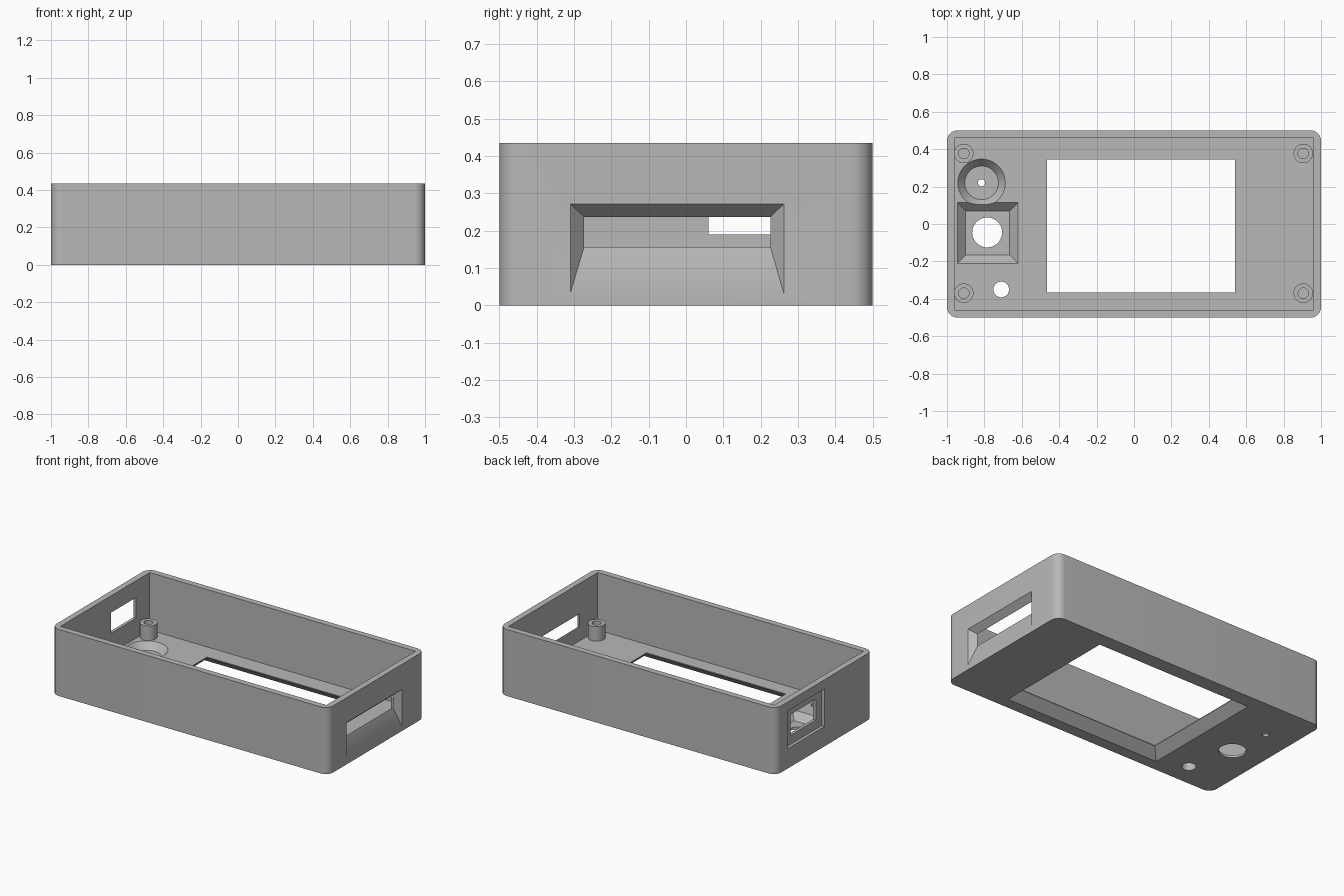
import bpy, bmesh, math
from mathutils import Vector, Matrix

old = bpy.data.objects.get("Cube")
if old:
    bpy.data.objects.remove(old, do_unlink=True)

WALL, FLOOR, HEIGHT = 0.04, 0.06, 0.435

grey = bpy.data.materials.new("plain_grey")
grey.use_nodes = True
colour = (0.48, 0.48, 0.48, 1)
grey.diffuse_color = colour
grey.node_tree.nodes["Principled BSDF"].inputs["Base Color"].default_value = colour


def add_object(name, bm):
    bmesh.ops.recalc_face_normals(bm, faces=bm.faces)
    mesh = bpy.data.meshes.new(name)
    bm.to_mesh(mesh)
    bm.free()
    mesh.materials.append(grey)
    obj = bpy.data.objects.new(name, mesh)
    bpy.context.collection.objects.link(obj)
    return obj


def loft(name, rings):
    """Closed solid through a stack of rings with equal point counts."""
    bm = bmesh.new()
    loops = [[bm.verts.new(p) for p in ring] for ring in rings]
    n = len(loops[0])
    for a, b in zip(loops, loops[1:]):
        for i in range(n):
            j = (i + 1) % n
            bm.faces.new((a[i], a[j], b[j], b[i]))
    bm.faces.new(loops[0])
    bm.faces.new(loops[-1])
    return add_object(name, bm)


def rect_z(z, x0, x1, y0, y1, grow=0):
    x0, x1, y0, y1 = x0 - grow, x1 + grow, y0 - grow, y1 + grow
    return [(x0, y0, z), (x1, y0, z), (x1, y1, z), (x0, y1, z)]


def rect_x(x, y0, y1, z0, z1):
    return [(x, y0, z0), (x, y1, z0), (x, y1, z1), (x, y0, z1)]


def circle(z, x, y, r, n=48):
    return [(x + r * math.cos(math.tau * i / n), y + r * math.sin(math.tau * i / n), z)
            for i in range(n)]


def rounded_rect(z, hx, hy, r, steps=10):
    pts = []
    for k, (sx, sy) in enumerate(((1, 1), (-1, 1), (-1, -1), (1, -1))):
        for i in range(steps + 1):
            a = (k + i / steps) * math.pi / 2
            pts.append((sx * (hx - r) + r * math.cos(a), sy * (hy - r) + r * math.sin(a), z))
    return pts


def smooth(obj):
    bpy.ops.object.select_all(action="DESELECT")
    obj.select_set(True)
    bpy.context.view_layer.objects.active = obj
    bpy.ops.object.shade_smooth_by_angle(angle=math.radians(30))


# Outer shell with rounded upright corners
shell = loft("case_shell", [rounded_rect(z, 1, 0.5, 0.055) for z in (0, HEIGHT)])

cutters = []


def cut(name, *rings):
    cutters.append(loft(name, rings))


# Open interior
inside = (-1 + WALL, 1 - WALL, -0.5 + WALL, 0.5 - WALL)
cut("interior_cutter", rect_z(FLOOR, *inside), rect_z(HEIGHT + 0.1, *inside))

# Screen window, flaring towards the underside
window = (-0.465, 0.54, -0.365, 0.345)
cut("window_cutter", rect_z(-0.05, *window, 0.06), rect_z(0, *window, 0.06),
    rect_z(FLOOR - 0.005, *window), rect_z(FLOOR + 0.05, *window))

# Round tapered pocket with a pin hole
cut("round_pocket_cutter", circle(0.015, -0.815, 0.22, 0.09),
    circle(FLOOR, -0.815, 0.22, 0.127), circle(FLOOR + 0.05, -0.815, 0.22, 0.127))
cut("pin_hole_cutter", circle(-0.05, -0.815, 0.22, 0.019), circle(0.1, -0.815, 0.22, 0.019))

# Square tapered pocket with a round hole
pocket = (-0.9, -0.665, -0.165, 0.07)
cut("square_pocket_cutter", rect_z(0.015, *pocket),
    rect_z(FLOOR, *pocket, 0.045), rect_z(FLOOR + 0.05, *pocket, 0.045))
cut("knob_hole_cutter", circle(-0.05, -0.785, -0.045, 0.08), circle(0.1, -0.785, -0.045, 0.08))

# Small indicator hole
cut("indicator_hole_cutter", circle(-0.05, -0.71, -0.35, 0.042), circle(0.1, -0.71, -0.35, 0.042))

# Card slot in the +x wall, flaring outwards
outer = (-0.31, 0.262, 0.032, 0.272)
inner = (-0.273, 0.226, 0.157, 0.237)
cut("slot_cutter", rect_x(1.05, *outer), rect_x(1, *outer),
    rect_x(1 - WALL, *inner), rect_x(0.9, *inner))

# Stepped socket in the -x wall
recess = (0, 0.38, 0.13, 0.375)
socket = (0.06, 0.32, 0.19, 0.325)
cut("socket_recess_cutter", rect_x(-1.05, *recess), rect_x(-1 + WALL / 2, *recess))
cut("socket_cutter", rect_x(-1.05, *socket), rect_x(-0.9, *socket))

# Carve the shell
bpy.context.view_layer.objects.active = shell
for c in cutters:
    mod = shell.modifiers.new(c.name, "BOOLEAN")
    mod.operation, mod.solver, mod.object = "DIFFERENCE", "EXACT", c
    bpy.ops.object.modifier_apply(modifier=mod.name)
for c in cutters:
    bpy.data.objects.remove(c, do_unlink=True)
smooth(shell)


# Screw posts with blind bores
def screw_post(name, x, y):
    bm = bmesh.new()
    profile = [(0.052, FLOOR - 0.005), (0.052, 0.155), (0.028, 0.155),
               (0.028, FLOOR + 0.01), (0, FLOOR + 0.01)]
    verts = [bm.verts.new((r, 0, z)) for r, z in profile]
    edges = [bm.edges.new(pair) for pair in zip(verts, verts[1:])]
    bmesh.ops.spin(bm, geom=verts + edges, cent=(0, 0, 0), axis=(0, 0, 1),
                   angle=math.tau, steps=32)
    bmesh.ops.remove_doubles(bm, verts=bm.verts, dist=0.0005)
    bmesh.ops.transform(bm, matrix=Matrix.Translation(Vector((x, y, 0))), verts=bm.verts)
    smooth(add_object(name, bm))


for side, x in (("left", 0.905), ("right", -0.91)):
    for end, y in (("front", -0.37), ("back", 0.377)):
        screw_post(f"screw_post_{end}_{side}", x, y)
